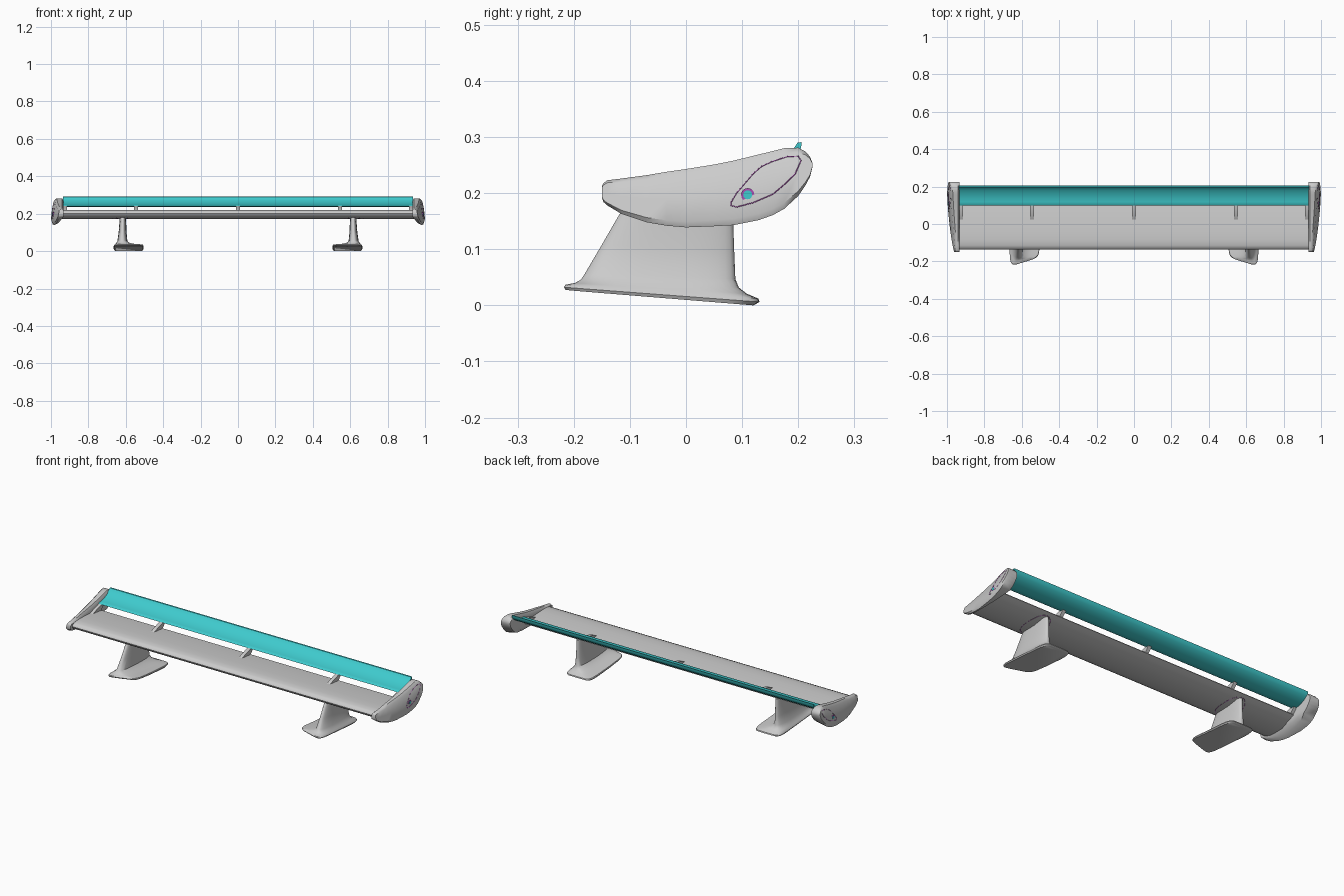
import bpy, bmesh, math

if "Cube" in bpy.data.objects:
    bpy.data.objects.remove(bpy.data.objects["Cube"])


def material(name, rgb):
    m = bpy.data.materials.new(name)
    m.diffuse_color = (*rgb, 1)
    m.use_nodes = True
    m.node_tree.nodes["Principled BSDF"].inputs["Base Color"].default_value = m.diffuse_color
    return m


TEAL = material("teal", (0.05, 0.6, 0.62))
PURPLE = material("purple", (0.4, 0.08, 0.45))


def finish(ob, mat=None, mirror=False, angle=40):
    bpy.context.collection.objects.link(ob)
    if mat:
        ob.data.materials.append(mat)
    if mirror:
        ob.modifiers.new("mirror", 'MIRROR')
    if ob.type == 'MESH':
        bpy.ops.object.select_all(action='DESELECT')
        bpy.context.view_layer.objects.active = ob
        ob.select_set(True)
        bpy.ops.object.shade_smooth_by_angle(angle=math.radians(angle))
    return ob


def loft(name, rings, **kw):
    """Skin equal-length closed rings and cap both ends."""
    bm = bmesh.new()
    vs = [[bm.verts.new(p) for p in r] for r in rings]
    n = len(vs[0])
    for a, b in zip(vs, vs[1:]):
        for i in range(n):
            j = (i + 1) % n
            bm.faces.new((a[i], a[j], b[j], b[i]))
    bm.faces.new(vs[0])
    bm.faces.new(vs[-1])
    bmesh.ops.recalc_face_normals(bm, faces=bm.faces)
    me = bpy.data.meshes.new(name)
    bm.to_mesh(me)
    bm.free()
    return finish(bpy.data.objects.new(name, me), **kw)


def extrude_x(name, profile, x0, x1, **kw):
    return loft(name, [[(x, y, z) for y, z in profile] for x in (x0, x1)], **kw)


def seam(name, pts):
    cu = bpy.data.curves.new(name, 'CURVE')
    cu.dimensions = '3D'
    cu.bevel_depth = 0.001
    cu.bevel_resolution = 0
    sp = cu.splines.new('POLY')
    sp.points.add(len(pts) - 1)
    for p, c in zip(sp.points, pts):
        p.co = (*c, 1)
    sp.use_cyclic_u = True
    return finish(bpy.data.objects.new(name, cu), mat=PURPLE, mirror=True)


# Main wing
WING_TOP = [(0.1, 0.208), (0.06, 0.213), (0.01, 0.217), (-0.04, 0.22), (-0.085, 0.221),
            (-0.115, 0.218), (-0.13, 0.212)]
WING_BOTTOM = [(-0.136, 0.202), (-0.132, 0.192), (-0.118, 0.183), (-0.09, 0.176),
               (-0.05, 0.173), (0.0, 0.174), (0.04, 0.182), (0.075, 0.194), (0.1, 0.205)]
extrude_x("main_wing", WING_TOP + WING_BOTTOM, -0.94, 0.94)

# Upper flap
extrude_x("upper_flap", [
    (0.098, 0.24), (0.103, 0.245), (0.118, 0.247), (0.14, 0.251), (0.162, 0.26), (0.18, 0.27),
    (0.192, 0.28), (0.199, 0.29), (0.206, 0.291), (0.205, 0.28), (0.196, 0.267),
    (0.178, 0.253), (0.155, 0.243), (0.13, 0.237), (0.105, 0.236)], -0.935, 0.935, mat=TEAL)

# Small brackets between wing and flap
FIN = [(0.02, 0.213), (0.03, 0.219), (0.06, 0.229), (0.1, 0.241), (0.125, 0.241),
       (0.115, 0.228), (0.095, 0.207), (0.04, 0.211)]
for label, x in (("left", -0.545), ("middle", 0), ("right", 0.545)):
    extrude_x(label + "_flap_bracket", FIN, x - 0.01, x + 0.01, angle=30)
extrude_x("end_flap_brackets", FIN, 0.915, 0.935, mirror=True, angle=30)


# Endplates: leaning outer face, inner face flaring out below the wing
def outer(y, z):
    return 0.958 + 0.22 * (0.28 - z) + 0.11 * y


def inner(y, z):
    x = 0.932 + 0.8 * max(0, 0.185 - z)
    return min(x, outer(y, z) - 0.018)


STATIONS = [(-0.15, 0.192, 0.212), (-0.147, 0.184, 0.218), (-0.14, 0.178, 0.223),
            (-0.115, 0.163, 0.226), (-0.07, 0.148, 0.232), (-0.035, 0.142, 0.238),
            (0.0, 0.139, 0.243), (0.05, 0.141, 0.251), (0.085, 0.143, 0.258),
            (0.13, 0.152, 0.269), (0.155, 0.161, 0.275), (0.175, 0.172, 0.28),
            (0.2, 0.195, 0.281), (0.213, 0.214, 0.274), (0.221, 0.229, 0.265),
            (0.225, 0.245, 0.255)]
rings = []
for y, zb, zt in STATIONS:
    h = zt - zb
    ring = [(outer(y, zb) - 0.007, y, zb)]
    ring += [(outer(y, zb + f * h), y, zb + f * h) for f in (0.1, 0.5, 0.9)]
    ring += [(outer(y, zt) - 0.008, y, zt), (inner(y, zt) + 0.008, y, zt)]
    ring += [(inner(y, zb + f * h), y, zb + f * h) for f in (0.88, 0.6, 0.4, 0.25, 0.1)]
    rings.append(ring)
loft("endplates", rings, mirror=True)

# Endplate panel seam and fastener
PANEL = [(0.08, 0.183), (0.09, 0.2), (0.12, 0.235), (0.135, 0.248), (0.155, 0.257),
         (0.18, 0.265), (0.2, 0.266), (0.205, 0.258), (0.195, 0.235), (0.175, 0.215),
         (0.155, 0.198), (0.12, 0.183), (0.09, 0.175), (0.08, 0.178)]
seam("endplate_panel_seam", [(outer(y, z), y, z) for y, z in PANEL])


def disc(name, r, x1, mat):
    pts = [(0.11 + r * math.cos(i * math.tau / 16), 0.197 + r * math.sin(i * math.tau / 16))
           for i in range(16)]
    extrude_x(name, pts, 0.98, x1, mat=mat, mirror=True)


disc("fastener_rim", 0.012, 0.9895, PURPLE)
disc("fastener_head", 0.008, 0.991, TEAL)

# Pylons: thin blade flaring into a wide, slightly tilted foot
# (front y, front z, back y, back z, centre x, half width, squareness, skew)
LEVELS = [(-0.1, 0.19, 0.083, 0.19, 0.616, 0.017, 0.8, 0),
          (-0.12, 0.16, 0.084, 0.15, 0.616, 0.018, 0.8, 0),
          (-0.15, 0.108, 0.086, 0.095, 0.617, 0.021, 0.8, 0),
          (-0.18, 0.057, 0.088, 0.047, 0.618, 0.027, 0.75, 0),
          (-0.192, 0.046, 0.094, 0.032, 0.615, 0.038, 0.6, 0.01),
          (-0.207, 0.04, 0.108, 0.021, 0.6, 0.058, 0.45, 0.03),
          (-0.225, 0.037, 0.129, 0.012, 0.585, 0.078, 0.3, 0.05),
          (-0.228, 0.033, 0.131, 0.006, 0.585, 0.08, 0.3, 0.05),
          (-0.225, 0.028, 0.12, 0.0, 0.585, 0.077, 0.3, 0.05)]
rings = []
for yf, zf, yb, zb, cx, hw, e, skew in LEVELS:
    ring = []
    for i in range(32):
        a = i * math.tau / 32
        u = math.copysign(abs(math.cos(a)) ** e, math.cos(a))
        v = math.copysign(abs(math.sin(a)) ** e, math.sin(a))
        t = (v + 1) / 2
        y = yf + (yb - yf) * t + skew * (1 - u) / 2 * max(0, -v)
        ring.append((cx + hw * u, y, zf + (zb - zf) * t))
    rings.append(ring)
loft("pylons", rings, mirror=True)


# Oval seam around each pylon on the wing underside
def underside(y):
    for (y0, z0), (y1, z1) in zip(WING_BOTTOM, WING_BOTTOM[1:]):
        if y0 <= y <= y1:
            return z0 + (z1 - z0) * (y - y0) / (y1 - y0)
    return 0.2


oval = []
for i in range(32):
    a = i * math.tau / 32
    y = -0.01 + 0.09 * math.sin(a)
    oval.append((0.62 + 0.058 * math.cos(a), y, underside(y)))
seam("pylon_seam", oval)
